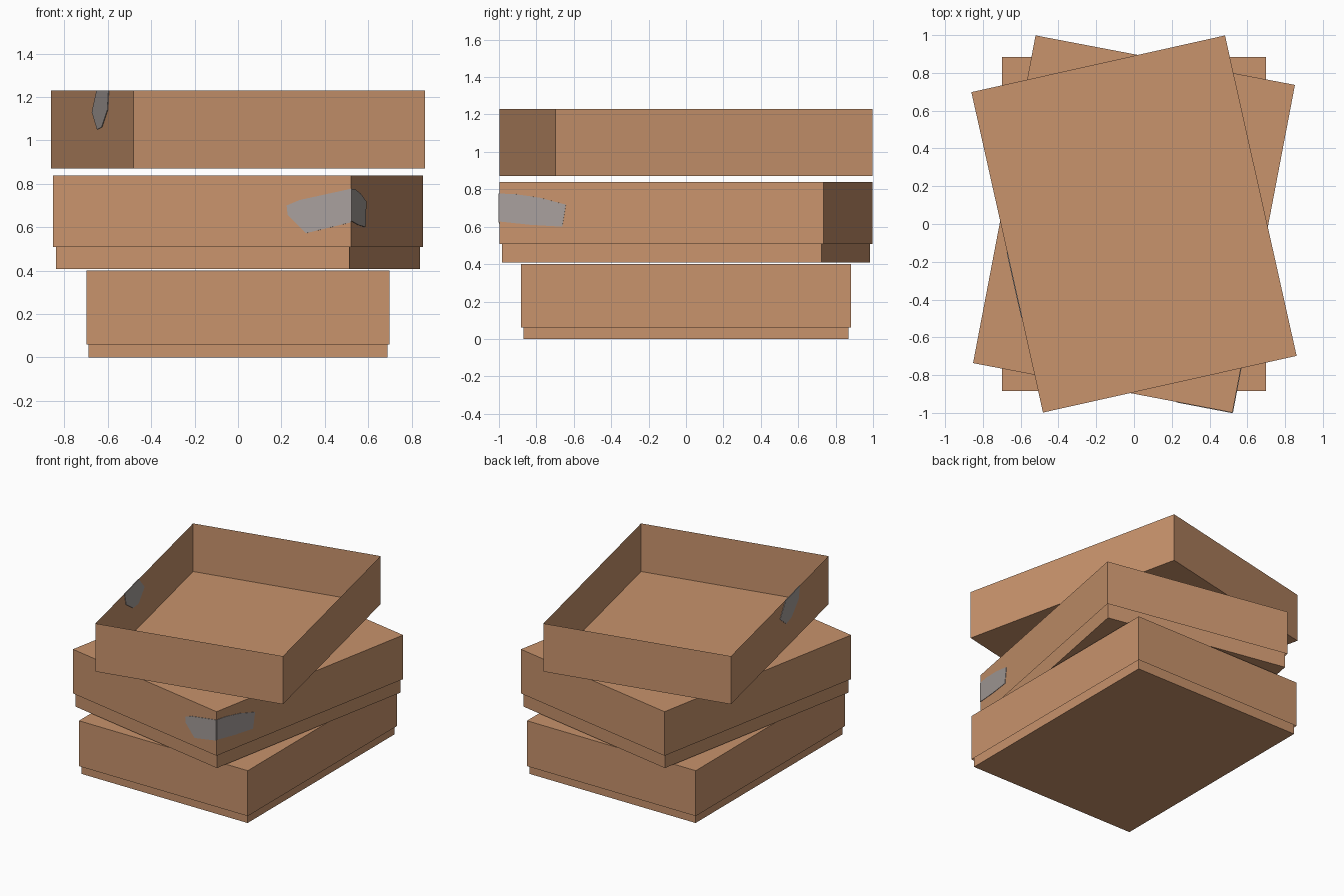
import bpy, bmesh, math
from mathutils import Matrix

if "Cube" in bpy.data.objects:
    bpy.data.objects.remove(bpy.data.objects["Cube"])


def material(name, rgb):
    def lin(c):
        c /= 255
        return c / 12.92 if c < 0.04045 else ((c + 0.055) / 1.055) ** 2.4
    m = bpy.data.materials.new(name)
    m.diffuse_color = (*[lin(c) for c in rgb], 1)
    m.use_nodes = True
    m.node_tree.nodes["Principled BSDF"].inputs["Base Color"].default_value = m.diffuse_color
    return m


CARD = material("cardboard tan", (200, 147, 108))
TAPE = material("tape grey", (167, 159, 156))


def finish(bm, name, mat, angle):
    me = bpy.data.meshes.new(name)
    bm.to_mesh(me)
    bm.free()
    me.materials.append(mat)
    ob = bpy.data.objects.new(name, me)
    ob.rotation_euler.z = math.radians(angle)
    bpy.context.collection.objects.link(ob)
    return ob


def shell(name, hx, hy, z0, z1, angle, open_side):
    """Thin card shell: a box with its top (+1) or bottom (-1) removed."""
    bm = bmesh.new()
    bmesh.ops.create_cube(bm, size=1, matrix=Matrix.Translation((0, 0, (z0 + z1) / 2))
                          @ Matrix.Diagonal((2 * hx, 2 * hy, z1 - z0, 1)))
    bm.normal_update()
    gone = [f for f in bm.faces if f.normal.z * open_side > 0.5]
    bmesh.ops.delete(bm, geom=gone, context='FACES')
    return finish(bm, name, CARD, angle)


def patch(name, axis, at, inner, outline, angle):
    """Tape plate from (along, z) points on a wall, between two depths."""
    def point(u, z):
        return (at, u, z) if axis == 'x' else (u, at, z)
    bm = bmesh.new()
    face = bm.faces.new([bm.verts.new(point(u, z)) for u, z in outline])
    ext = bmesh.ops.extrude_face_region(bm, geom=[face], use_keep_orig=True)
    for v in ext["geom"]:
        if isinstance(v, bmesh.types.BMVert):
            v.co['xyz'.index(axis)] = inner
    bmesh.ops.recalc_face_normals(bm, faces=bm.faces)
    return finish(bm, name, TAPE, angle)


BX, BY = 0.688, 0.869     # base half sizes
LX, LY = 0.699, 0.883     # lid half sizes
MID, TOP = -10.8, 12.6    # twist of the upper boxes
D = 0.003

# Three open bases; the top one has no lid
for label, z, ang in (("bottom", 0.0, 0), ("middle", 0.408, MID), ("top", 0.87, TOP)):
    shell(label + "_box_base", BX, BY, z, z + 0.36, ang, 1)

# Two lids, open underneath
shell("bottom_box_lid", LX, LY, 0.06, 0.40, 0, -1)
shell("middle_box_lid", LX, LY, 0.508, 0.838, MID, -1)

# Tape wrapped around the middle lid's front right corner
patch("corner_tape_front", 'y', -LY - D, -LY,
      [(.397, .70), (.458, .725), (LX, .777), (LX, .622), (.487, .572), (.402, .656)], MID)
patch("corner_tape_side", 'x', LX + D, LX,
      [(-LY, .777), (-.80, .775), (-.662, .755), (-.52, .718),
       (-.54, .60), (-.713, .61), (-LY, .628)], MID)

# Tape on the open box's left wall, seen from inside and outside
patch("wall_tape", 'x', -BX - D, -BX + D,
      [(-.10, 1.23), (-.353, 1.23), (-.33, 1.14), (-.206, 1.06), (-.11, 1.05), (0, 1.13)], TOP)
